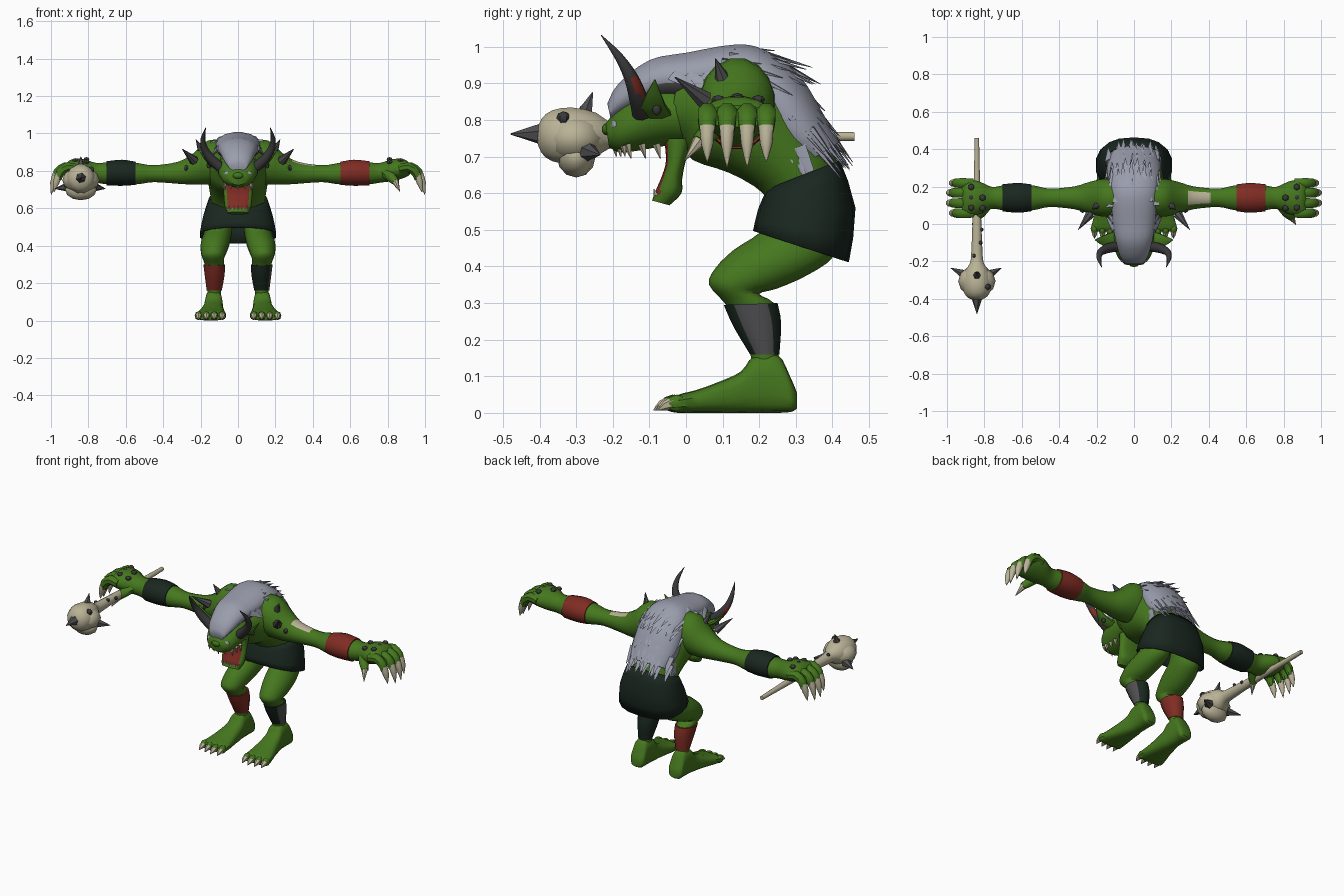
import bpy, bmesh, math, random
from mathutils import Vector as V

random.seed(4)


def mat(name, col):
    m = bpy.data.materials.new(name)
    m.diffuse_color = (*col, 1)
    return m


GREEN = mat("green skin", (0.06, 0.185, 0.013))
DARK = mat("dark cloth", (0.01, 0.02, 0.014))
RED = mat("red cloth", (0.215, 0.025, 0.017))
GREY = mat("grey hair", (0.32, 0.335, 0.41))
BONE = mat("bone", (0.49, 0.45, 0.31))
IRON = mat("dark horn", (0.04, 0.04, 0.043))
SPIKE = mat("grey spike", (0.08, 0.08, 0.085))


def spline(rings, steps):
    """Catmull-Rom interpolation of (centre, u, v) rings."""
    if steps < 2:
        return rings
    out = []
    for i in range(len(rings) - 1):
        q = [rings[max(0, min(len(rings) - 1, i + k))] for k in (-1, 0, 1, 2)]
        for s in range(steps):
            t = s / steps
            out.append([0.5 * (2 * b + (c - a) * t + (2 * a - 5 * b + 4 * c - d) * t * t
                               + (3 * b - a - 3 * c + d) * t ** 3) for a, b, c, d in zip(*q)])
    return out + [rings[-1]]


def loft(name, rings, mats, n=14, steps=3, p=1.0, paint=None, caps=True):
    """Skin elliptical rings; paint(centre, normal) gives a material index."""
    bm = bmesh.new()
    sp = lambda x: math.copysign(abs(x) ** p, x)
    rows = []
    for c, u, v in spline(rings, steps):
        angs = [2 * math.pi * (k + 0.5) / n for k in range(n)]
        rows.append([bm.verts.new(c + u * sp(math.cos(a)) + v * sp(math.sin(a))) for a in angs])
    for r, s in zip(rows, rows[1:]):
        for k in range(n):
            bm.faces.new((r[k], r[(k + 1) % n], s[(k + 1) % n], s[k]))
    if caps:
        bm.faces.new(rows[0])
        bm.faces.new(rows[-1])
    bmesh.ops.recalc_face_normals(bm, faces=bm.faces)
    if paint:
        for f in bm.faces:
            f.material_index = paint(f.calc_center_median(), f.normal)
    me = bpy.data.meshes.new(name)
    bm.to_mesh(me)
    bm.free()
    for m in mats:
        me.materials.append(m)
    ob = bpy.data.objects.new(name, me)
    bpy.context.collection.objects.link(ob)
    return ob


def slab(name, secs, mats, **kw):
    """Sections (y1, z1, y2, z2, half width, x): two opposite points in the side plane."""
    rings = []
    for y1, z1, y2, z2, a, x in secs:
        p, q = V((x, y1, z1)), V((x, y2, z2))
        rings.append([(p + q) / 2, V((a, 0, 0)), (p - q) / 2])
    return loft(name, rings, mats, **kw)


def tube(name, pts, radii, m, side=(0, 1, 0), flat=1.0, n=8, steps=2, **kw):
    """Round tube along points; flat scales the thickness across the side axis."""
    pts = [V(p) for p in pts]
    rings = []
    for i, p in enumerate(pts):
        t = (pts[min(i + 1, len(pts) - 1)] - pts[max(i - 1, 0)]).normalized()
        u = V(side) - t * t.dot(V(side))
        if u.length < 0.1:
            u = t.orthogonal()
        u.normalize()
        rings.append([p, u * radii[i], t.cross(u) * radii[i] * flat])
    return loft(name, rings, [m], n=n, steps=steps, **kw)


def cone(name, a, b, r, m, n=7, **kw):
    return tube(name, [a, b], [r, 0.0015], m, n=n, steps=1, **kw)


def ball(name, c, r, m, seg=10):
    bpy.ops.mesh.primitive_uv_sphere_add(segments=seg, ring_count=max(4, seg // 2), location=c)
    ob = bpy.context.object
    ob.name, ob.scale = name, r
    ob.data.materials.append(m)


# Torso, hunched forward
slab("torso", [(.24, .53, .41, .50, .12, 0), (.21, .60, .42, .66, .143, 0), (.12, .655, .355, .80, .158, 0),
               (.02, .69, .25, .95, .175, 0), (-.02, .74, .1, .98, .148, 0), (-.05, .75, -.02, .93, .10, 0)],
     [GREEN], n=18)

# Loose short skirt
skirt = slab("skirt", [(.222, .612, .42, .69, .155, 0), (.198, .56, .463, .56, .188, 0),
                       (.183, .497, .445, .412, .207, 0)], [DARK], n=18, steps=2, p=.8, caps=False)
skirt.modifiers.new("thickness", 'SOLIDIFY').thickness = 0.006

# Head, nose, eyes and hanging jaw
slab("head", [(.03, .90, .03, .73, .10, 0), (-.06, .90, -.04, .73, .11, 0), (-.13, .88, -.13, .715, .105, 0),
              (-.185, .835, -.18, .71, .085, 0), (-.22, .79, -.21, .725, .05, 0)], [GREEN], n=16)
ball("nose", (0, -.213, .775), (.03, .018, .018), GREEN)
slab("jaw", [(-.06, .75, .02, .75, .08, 0), (-.055, .69, 0, .69, .078, 0), (-.065, .65, -.01, .64, .075, 0),
             (-.082, .61, -.012, .60, .07, 0), (-.093, .58, -.045, .567, .055, 0)], [GREEN, RED], n=20, p=.75,
     paint=lambda c, n: int(n.y < -.35 and c.z > .595 and abs(c.x) < .058))
for i in range(5):
    x = (i - 2) * .024
    cone("lower_tooth", (x, -.082, .594), (x, -.088, .612), .007, BONE, n=5)
    cone("upper_tooth", (x * 1.6, -.195 + abs(x) * .5, .73), (x * 1.6, -.19 + abs(x) * .5, .70), .009, BONE, n=5)

# Mane: a solid hood of hair
MANE = [(-.215, .845, -.205, .80, .05, 0), (-.185, .90, -.16, .82, .075, 0), (-.10, .965, -.07, .85, .10, 0),
        (0, .985, 0, .85, .115, 0), (.14, 1.008, .1, .87, .122, 0), (.22, .99, .17, .86, .13, 0),
        (.31, .925, .20, .77, .145, 0), (.375, .82, .25, .71, .145, 0), (.42, .74, .315, .675, .125, 0)]
slab("mane", MANE, [GREY, SPIKE], n=16,
     paint=lambda c, n: int(n.z < -.1 and -.09 < c.y < .08))

# Pointed locks laid over the back of the mane, and along its edges
LOCKS = [(.14, .995, 1, -.05, .10), (.20, .985, 1, -.28, .14), (.265, .95, .9, -.45, .11),
         (.30, .90, .75, -.7, .13), (.335, .85, .68, -.75, .14), (.37, .80, .6, -.8, .14),
         (.375, .75, .62, -.75, .13)]
for row, (y, z, dy, dz, size) in enumerate(LOCKS):
    for i in range(8):
        x = (i - 3.5) * .034 + random.uniform(-.01, .01)
        drop = x * x * (4.0 if row < 5 else 2.5)
        ln = size * random.uniform(.75, 1.1)
        y0, z0 = y - drop * .8, z - drop * .7
        cone("hair_lock", (x, y0, z0), (x * 1.08, y0 + dy * ln, z0 + dz * ln), .027, GREY, n=5,
             side=(1, 0, 0), flat=.4)
for s in (-1, 1):
    for i in range(9):
        y, z = -.03 + i * .042, .925 - max(0, i - 3) * .04
        cone("side_lock", (s * (.10 + .004 * i), y, z), (s * .15, y + .07, z - .05 - .012 * i), .028, GREY,
             n=5, flat=.5)


def side_parts(s):
    P = lambda x, y, z: (s * x, y, z)
    # Horn, ear and eye
    tube("horn", [P(.095, -.12, .82), P(.145, -.132, .865), P(.18, -.152, .92), P(.187, -.185, .975),
                  P(.172, -.232, 1.032)], [.028, .025, .019, .012, .001], IRON, n=10, steps=3,
         paint=lambda c, n: int(.865 < c.z < .925 and n.x * s > .25 and n.y > .1)).data.materials.append(RED)
    tube("ear", [P(.085, -.075, .81), P(.15, -.09, .84), P(.208, -.085, .91)], [.042, .036, .002], GREEN, flat=.35)
    ball("ear_stud", P(.155, -.08, .83), (.013, .013, .018), IRON, 8)
    ball("eye", P(.05, -.192, .785), (.026, .014, .016), GREY, 8)
    for y in (-.16, -.12, -.08):
        cone("cheek_tooth", P(.07, y, .735), P(.07, y + .01, .695), .012, BONE, n=5)

    # Arm, with a bone patch on one upper arm
    arm = [(.06, .85, .10, .115), (.16, .845, .103, .12), (.24, .81, .086, .085), (.32, .79, .062, .06),
           (.45, .785, .05, .046), (.53, .785, .066, .057), (.62, .79, .075, .065), (.70, .787, .068, .06),
           (.76, .79, .06, .054), (.83, .805, .09, .06), (.89, .812, .1, .05), (.92, .81, .095, .03)]
    loft("arm", [[V(P(x, .14, z)), V((0, a, 0)), V((0, 0, b))] for x, z, a, b in arm], [GREEN, BONE], n=16,
         paint=lambda c, n: int(.30 < c.x < .39 and n.z > .75))
    band = [(.548, .787, .073, .063), (.62, .79, .081, .071), (.702, .787, .074, .066)]
    loft("arm_band", [[V(P(x, .14, z)), V((0, a, 0)), V((0, 0, b))] for x, z, a, b in band],
         [RED if s > 0 else DARK], n=16)

    # Fingers, thumb, claws and knuckle studs
    for i, y in enumerate((.058, .112, .167, .219)):
        e = (.015, 0, 0, .015)[i]
        tube("finger", [P(.86, y, .81), P(.925 - e, y, .82), P(.965 - e, y, .792), P(.975 - e, y, .755)],
             [.026, .028, .026, .018], GREEN)
        tube("finger_claw", [P(.972 - e, y, .782), P(.988 - e, y, .735), P(.999 - e, y, .67 + e)],
             [.021, .018, .001], BONE)
        if i < 3:
            ball("knuckle_stud", P(.87, y + .03, .856), (.018, .019, .012), IRON, 6)
    ball("hand_stud", P(.81, .085, .848), (.018, .018, .012), IRON, 6)
    ball("hand_stud", P(.81, .14, .862), (.018, .018, .012), IRON, 6)
    tube("thumb", [P(.79, .10, .79), P(.82, .06, .765), P(.845, .035, .74)], [.03, .028, .02], GREEN)
    cone("thumb_claw", P(.84, .038, .745), P(.865, -.003, .69), .02, BONE)

    # Shoulder spikes
    cone("shoulder_spike", P(.235, .05, .855), P(.298, -.03, .917), .026, SPIKE)
    cone("shoulder_spike", P(.18, .11, .885), P(.225, .08, .968), .032, SPIKE)
    ball("shoulder_stud", P(.275, .075, .815), (.016, .016, .016), IRON, 6)

    # Leg, shin wrap and foot
    slab("leg", [(.24, .55, .40, .50, .07, s * .095), (.205, .495, .405, .43, .075, s * .108),
                 (.13, .445, .335, .378, .078, s * .122), (.08, .395, .25, .34, .07, s * .130),
                 (.063, .35, .20, .325, .06, s * .132), (.11, .295, .24, .30, .052, s * .127),
                 (.15, .23, .25, .24, .046, s * .125), (.178, .15, .253, .15, .037, s * .127),
                 (.17, .08, .26, .08, .035, s * .13)], [GREEN])
    slab("shin_wrap", [(.103, .295, .250, .30, .059, s * .127), (.13, .235, .260, .245, .054, s * .125),
                       (.175, .16, .255, .16, .041, s * .127)], [RED if s < 0 else DARK, SPIKE],
         paint=lambda c, n: int(n.x > .75 and s > 0))
    slab("foot", [(.303, .055, .303, .012, .03, s * .13), (.285, .098, .288, .003, .046, s * .13),
                  (.25, .16, .25, 0, .045, s * .13), (.185, .155, .19, 0, .048, s * .13),
                  (.15, .113, .15, 0, .053, s * .132),
                  (.09, .085, .09, 0, .063, s * .137), (.03, .063, .03, 0, .076, s * .142),
                  (-.02, .05, -.02, 0, .083, s * .147), (-.04, .035, -.04, .003, .078, s * .147)],
         [GREEN], p=.7)
    for i in range(4):
        x = .085 + i * .042
        y = -.012 * (1 - abs(i - 1) / 2)
        ball("toe", P(x, -.025 + y, .026), (.021, .03, .024), GREEN, 8)
        tube("toe_claw", [P(x, -.03 + y, .028), P(x, -.055 + y, .02), P(x, -.077 + y, .007)],
             [.018, .014, .001], BONE, side=(1, 0, 0), n=6)


for s in (-1, 1):
    side_parts(s)

# Spiked bone club
X = -.84
CLUB = [(.46, .755, .012), (.2, .756, .018), (0, .757, .025), (-.15, .757, .031), (-.21, .758, .038),
        (-.245, .76, .062), (-.31, .757, .08), (-.365, .757, .072), (-.395, .757, .048), (-.408, .757, .012)]
tube("club", [(X, y, z) for y, z, r in CLUB], [r for y, z, r in CLUB], BONE, side=(1, 0, 0), n=12)
ball("club_head", (X, -.305, .75), (.1, .085, .07), BONE, 12)
ball("club_knob", (X, -.30, .70), (.085, .053, .057), BONE, 12)
for a, b, r in (((0, -.39, .762), (0, -.48, .762), .032), ((0, -.28, .81), (0, -.255, .876), .027),
                ((-.065, -.27, .715), (-.14, -.235, .705), .028), ((.065, -.27, .715), (.13, -.235, .705), .028)):
    cone("club_spike", (X + a[0], *a[1:]), (X + b[0], *b[1:]), r, SPIKE, n=6)
for c in ((.055, -.335, .805), (0, -.275, .825), (.02, -.10, .78), (-.015, -.17, .785), (.025, -.03, .765)):
    q = .019 if c[1] < -.2 else .011
    ball("club_stud", (X + c[0], *c[1:]), (q, q, q), IRON, 6)

# Smooth shading with sharp edges kept
bpy.ops.object.select_all(action='SELECT')
bpy.context.view_layer.objects.active = skirt
bpy.ops.object.shade_smooth_by_angle(angle=math.radians(45))
